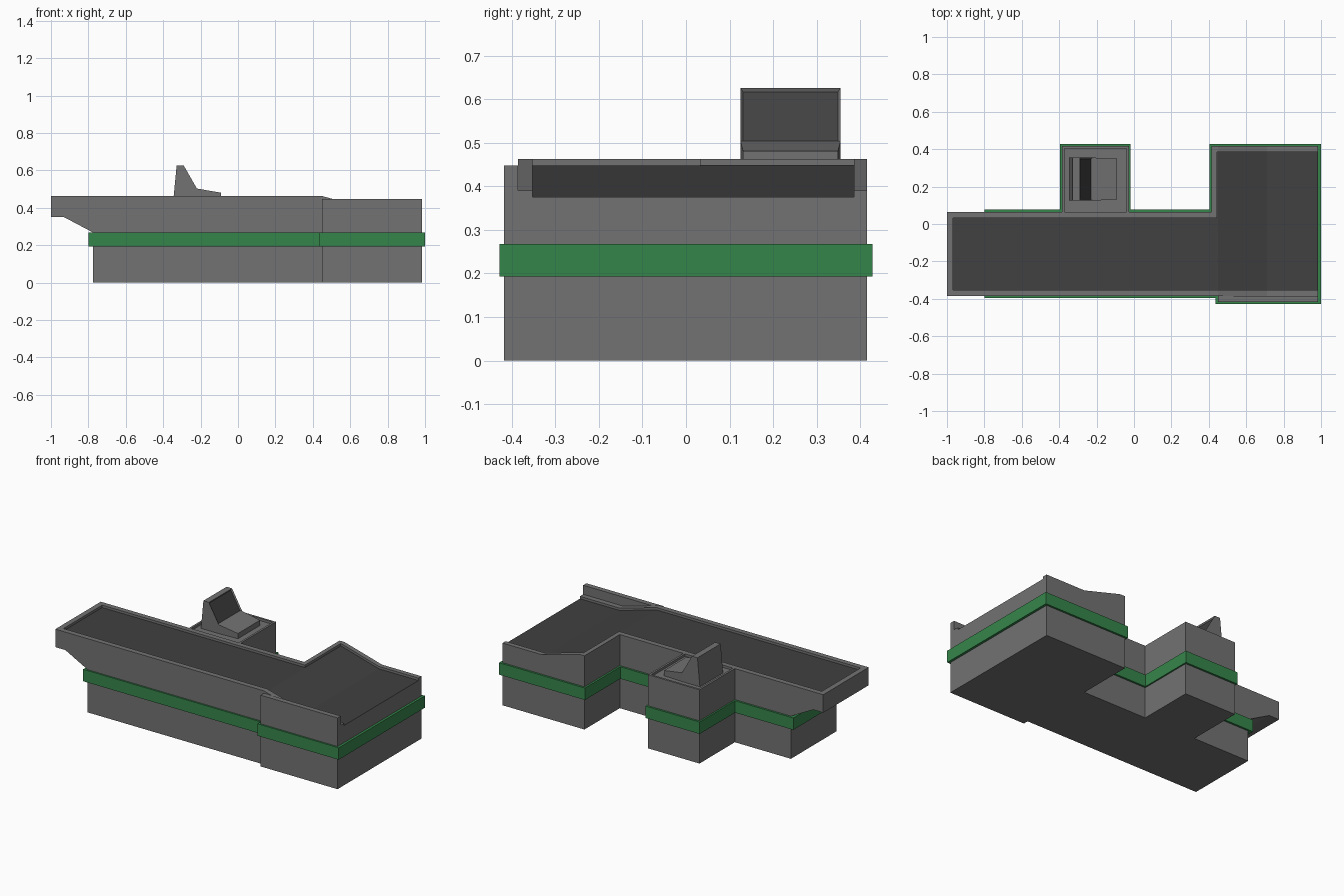
import bpy, bmesh

if "Cube" in bpy.data.objects:
    bpy.data.objects.remove(bpy.data.objects["Cube"])


def material(name, rgb):
    m = bpy.data.materials.new(name)
    m.diffuse_color = (*rgb, 1)
    m.use_nodes = True
    m.node_tree.nodes["Principled BSDF"].inputs["Base Color"].default_value = m.diffuse_color
    return m


GREY = material("hull grey", (0.17, 0.17, 0.17))
DARK = material("deck dark grey", (0.052, 0.052, 0.052))
GREEN = material("band green", (0.036, 0.235, 0.07))


def finish(name, bm, mats):
    bmesh.ops.recalc_face_normals(bm, faces=bm.faces)
    me = bpy.data.meshes.new(name)
    bm.to_mesh(me)
    bm.free()
    for m in mats:
        me.materials.append(m)
    ob = bpy.data.objects.new(name, me)
    bpy.context.collection.objects.link(ob)
    return ob


def extrude(start, offset):
    bm = bmesh.new()
    f = bm.faces.new([bm.verts.new(p) for p in start])
    r = bmesh.ops.extrude_face_region(bm, geom=[f])
    bmesh.ops.translate(bm, vec=offset,
                        verts=[v for v in r["geom"] if isinstance(v, bmesh.types.BMVert)])
    bmesh.ops.recalc_face_normals(bm, faces=bm.faces)
    return bm


def side_prism(name, profile, y0, y1, dark_top=False):
    """Extrude an x-z profile from y0 to y1; optionally colour upward faces as deck."""
    bm = extrude([(x, y0, z) for x, z in profile], (0, y1 - y0, 0))
    if dark_top:
        for f in bm.faces:
            if f.normal.z > 0.5:
                f.material_index = 1
    return finish(name, bm, [GREY, DARK])


def box(name, x0, x1, y0, y1, z0, z1):
    return side_prism(name, [(x0, z0), (x1, z0), (x1, z1), (x0, z1)], y0, y1)


DECK, RIM, LOW = 0.448, 0.463, 0.072      # deck height, rim height, ramp drop
F, B, W = -0.386, 0.065, 0.416            # hull front, hull back, wing back
R0, R1, END = 0.45, 0.71, 0.985           # ramp start, ramp end, stern
T = 0.033                                 # rim thickness


def top_line(z):
    return [(END, z - LOW), (R1, z - LOW), (R0, z)]


# Main hull with bow overhang and stern ramp
side_prism("main_hull", [(-0.775, 0), (END, 0)] + top_line(DECK) +
           [(-1, DECK), (-1, 0.35), (-0.93, 0.35), (-0.775, 0.268)], F, B, True)

# Stern wing behind the main hull
WX = 0.415
side_prism("stern_wing", [(WX, 0), (END, 0)] + top_line(DECK) + [(WX, DECK)], B, W, True)

# Thick front plate beside the ramp
box("front_side_plate", R0, END, -0.418, F, 0, DECK)

# Deck rims
BASE = DECK - 0.004


def long_rim(name, x0, y0, y1):
    side_prism(name, [(x0, BASE), (R0, BASE), (R1, BASE - LOW), (END, BASE - LOW)] +
               top_line(RIM) + [(x0, RIM)], y0, y1)


long_rim("front_rim", -1, F, F + T)
long_rim("wing_back_rim", WX, W - T + 0.003, W)
box("bow_rim", -1, -1 + T, F + T, B - T, BASE, RIM)
box("back_rim", -1, WX + T - 0.005, B - T, B, BASE, RIM)
box("wing_inner_rim", WX, WX + T - 0.005, B, W - T + 0.003, BASE, RIM)

# Island platform with a thin rim
IX0, IX1, IT = -0.385, -0.027, 0.013
box("island_platform", IX0, IX1, B, W, 0, DECK)
box("island_rim_left", IX0, IX0 + IT, B, W, BASE, RIM)
box("island_rim_right", IX1 - IT, IX1, B, W, BASE, RIM)
box("island_rim_back", IX0 + IT, IX1 - IT, W - IT, W, BASE, RIM)

# Green band wrapped round the whole outline
outline = [(-0.8, -0.396), (0.435, -0.396), (0.435, -0.428), (1, -0.428), (1, 0.428),
           (0.403, 0.428), (0.403, 0.077), (-0.018, 0.077), (-0.018, 0.428),
           (-0.395, 0.428), (-0.395, 0.077), (-0.8, 0.077)]
finish("green_band", extrude([(x, y, 0.193) for x, y in outline], (0, 0, 0.075)), [GREEN])

# Island tower with recessed dark window on its sloping face
tower = [(-0.346, 0.44), (-0.22, 0.44), (-0.22, 0.503), (-0.29, 0.626), (-0.328, 0.626)]
bm = extrude([(x, 0.125, z) for x, z in tower], (0, 0.23, 0))
window = [f for f in bm.faces if f.normal.x > 0.5 and f.normal.z > 0.2]
bmesh.ops.inset_individual(bm, faces=window, thickness=0.009, depth=-0.008)
for f in window:
    f.material_index = 1
finish("island_tower", bm, [GREY, DARK])

# Low wedge in front of the tower, narrowing slightly
bm = extrude([(x, 0.125, z) for x, z in
              [(-0.22, 0.44), (-0.092, 0.44), (-0.092, 0.481), (-0.22, 0.503)]], (0, 0.23, 0))
for v in bm.verts:
    if v.co.x > -0.1:
        v.co.y += 0.006 if v.co.y < 0.24 else -0.006
finish("tower_wedge", bm, [GREY])
